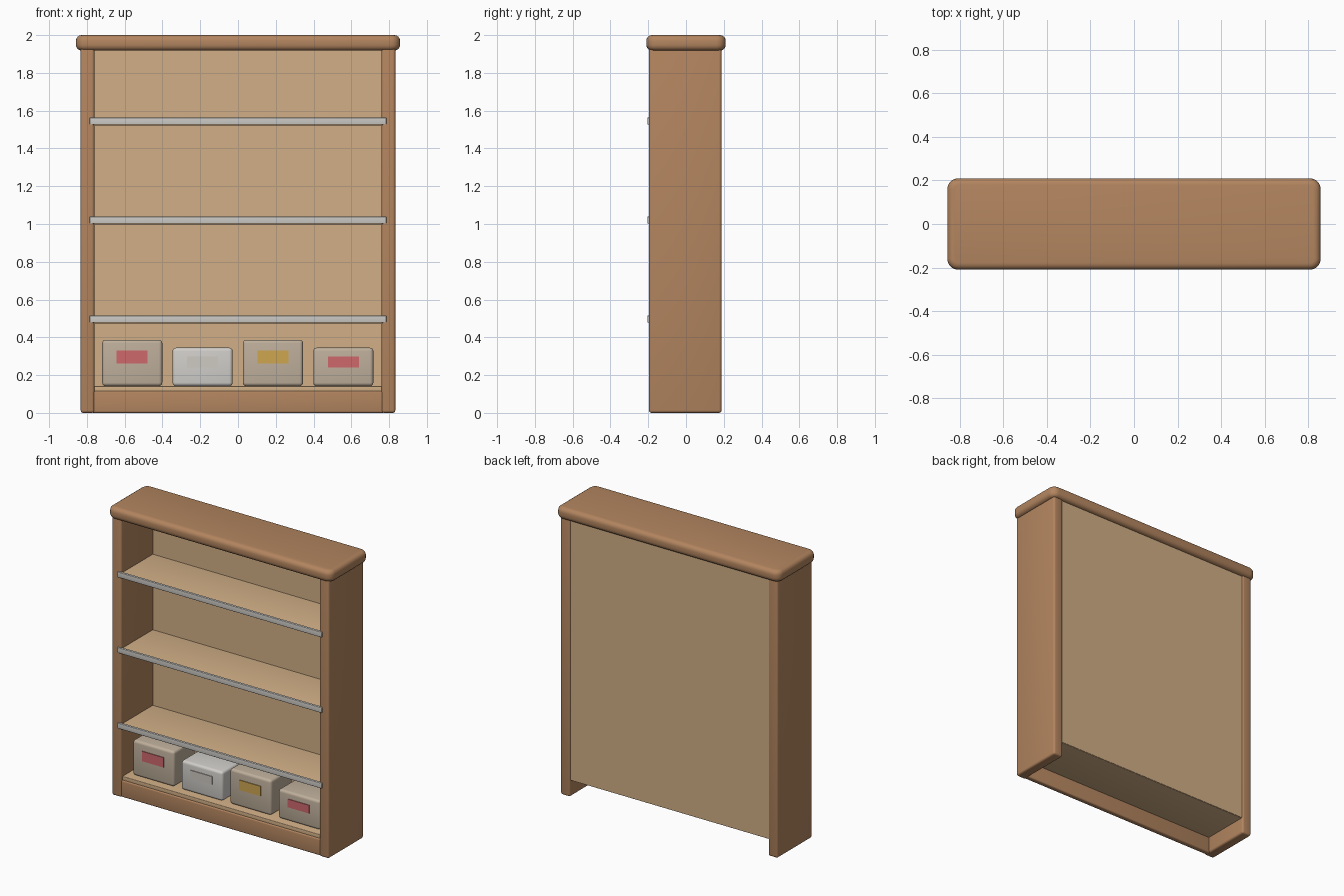
import bpy
import bmesh
from mathutils import Vector

if "Cube" in bpy.data.objects:
    bpy.data.objects.remove(bpy.data.objects["Cube"], do_unlink=True)


def material(name, rgb):
    m = bpy.data.materials.new(name)
    m.use_nodes = True
    color = (*rgb, 1)
    m.diffuse_color = color
    bsdf = next(n for n in m.node_tree.nodes if n.type == "BSDF_PRINCIPLED")
    bsdf.inputs["Base Color"].default_value = color
    bsdf.inputs["Roughness"].default_value = 0.7
    return m


FRAME = material("brown wood", (0.45, 0.235, 0.115))
BOARD = material("pale wood", (0.64, 0.43, 0.24))
RAIL = material("light grey metal", (0.6, 0.59, 0.56))
CARD = material("beige card", (0.52, 0.43, 0.33))
WHITE = material("off white card", (0.64, 0.62, 0.59))
RED = material("red label", (0.62, 0.14, 0.15))
YELLOW = material("yellow label", (0.62, 0.38, 0.08))
PLAIN = material("cream label", (0.62, 0.59, 0.54))


def block(name, x, y, z, mat, bevel=0.0, corner=0.0):
    """Box between (low, high) pairs; corner rounds the upright edges first."""
    bm = bmesh.new()
    bmesh.ops.create_cube(bm, size=1)
    mid = Vector([(a + b) / 2 for a, b in (x, y, z)])
    size = Vector([b - a for a, b in (x, y, z)])
    for v in bm.verts:
        v.co = v.co * size
    if corner:
        upright = [e for e in bm.edges
                   if abs(e.verts[0].co.z - e.verts[1].co.z) > size.z / 2]
        bmesh.ops.bevel(bm, geom=upright, offset=corner, segments=5,
                        profile=0.5, affect="EDGES")
    if bevel:
        edges = [e for e in bm.edges if e.calc_face_angle() > 1.2]
        bmesh.ops.bevel(bm, geom=edges, offset=bevel, segments=4,
                        profile=0.5, affect="EDGES", clamp_overlap=True)
    mesh = bpy.data.meshes.new(name)
    bm.to_mesh(mesh)
    bm.free()
    mesh.materials.append(mat)
    ob = bpy.data.objects.new(name, mesh)
    ob.location = mid
    bpy.context.collection.objects.link(ob)
    if bevel:
        bpy.ops.object.select_all(action="DESELECT")
        ob.select_set(True)
        bpy.context.view_layer.objects.active = ob
        bpy.ops.object.shade_smooth_by_angle()
    return ob


# Carcass: sides, top, plinth and back
for side, s in (("left", 1), ("right", -1)):
    span = sorted((s * 0.76, s * 0.833))
    block(side + "_side", span, (-0.196, 0.188), (0, 1.94), FRAME, 0.014)
block("top_board", (-0.858, 0.858), (-0.21, 0.21), (1.918, 2), FRAME, 0.03, 0.05)
block("plinth", (-0.775, 0.775), (-0.188, -0.15), (0, 0.117), FRAME, 0.01)
block("back_panel", (-0.77, 0.77), (0.152, 0.18), (0.115, 1.93), BOARD)

# Shelves with metal front rails
block("bottom_shelf", (-0.765, 0.765), (-0.18, 0.178), (0.112, 0.142), BOARD, 0.004)
for i, z in enumerate((0.478, 1.002, 1.526)):
    block(f"shelf_{i + 1}", (-0.765, 0.765), (-0.188, 0.178), (z - 0.008, z + 0.03), BOARD, 0.003)
    block(f"shelf_rail_{i + 1}", (-0.785, 0.785), (-0.204, -0.186), (z, z + 0.037), RAIL, 0.003)

# Storage boxes with labels on the bottom shelf
boxes = ((0.387, CARD, RED), (0.345, WHITE, PLAIN),
         (0.387, CARD, YELLOW), (0.345, CARD, RED))
base, front = 0.142, -0.13
for i, (top, card, label) in enumerate(boxes):
    x = -0.56 + i * 0.3725
    block(f"storage_box_{i + 1}", (x - 0.159, x + 0.159), (front, 0.11), (base, top), card, 0.018)
    half = (top - base) * 0.14
    z = base + (top - base) * 0.625
    block(f"box_label_{i + 1}", (x - 0.082, x + 0.082), (front - 0.005, front + 0.003),
          (z - half, z + half), label)
